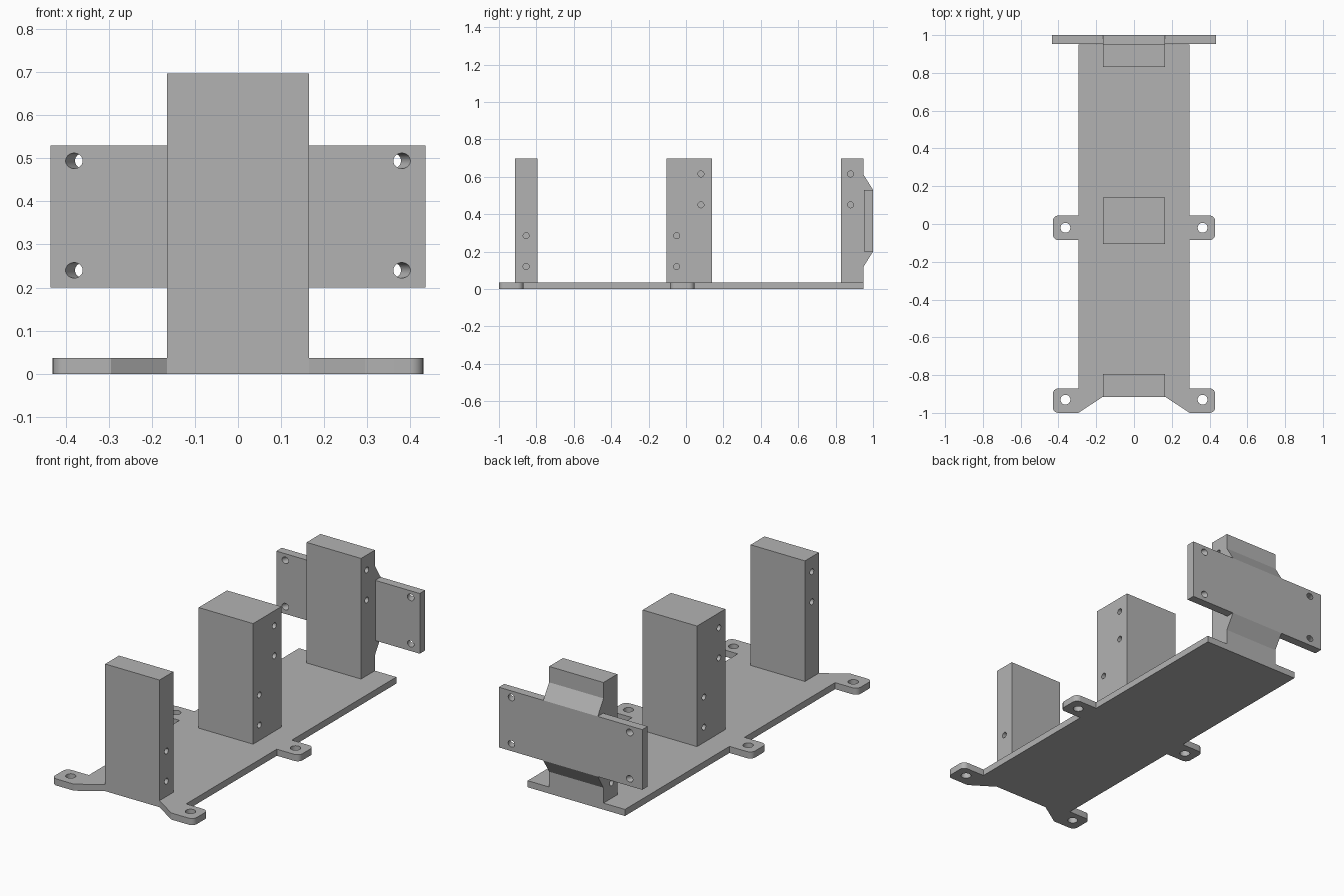
import bpy, bmesh, math
from mathutils import Matrix, Vector

if "Cube" in bpy.data.objects:
    bpy.data.objects.remove(bpy.data.objects["Cube"])

grey = bpy.data.materials.new("plain grey")
grey.use_nodes = True
grey.diffuse_color = (0.45, 0.45, 0.45, 1)
grey.node_tree.nodes["Principled BSDF"].inputs["Base Color"].default_value = (0.45, 0.45, 0.45, 1)

BASE_T, POST_W, POST_TOP = 0.036, 0.165, 0.697
BODY_W, EAR_W = 0.295, 0.43
PLATE_Y, BACK_Y = 0.95, 1.0


def finish(name, bm):
    bmesh.ops.recalc_face_normals(bm, faces=bm.faces)
    mesh = bpy.data.meshes.new(name)
    bm.to_mesh(mesh)
    bm.free()
    mesh.materials.append(grey)
    obj = bpy.data.objects.new(name, mesh)
    bpy.context.collection.objects.link(obj)
    return obj


def prism(name, points, offset):
    """Extrude a closed outline of 3D points along an offset."""
    bm = bmesh.new()
    face = bm.faces.new([bm.verts.new(p) for p in points])
    ext = bmesh.ops.extrude_face_region(bm, geom=[face])
    moved = [v for v in ext["geom"] if isinstance(v, bmesh.types.BMVert)]
    bmesh.ops.translate(bm, verts=moved, vec=offset)
    return finish(name, bm)


def drill(obj, holes, radius):
    """Cut round holes, each given as a start and an end point."""
    bm = bmesh.new()
    for a, b in holes:
        a, b = Vector(a), Vector(b)
        turn = (b - a).to_track_quat("Z", "Y").to_matrix().to_4x4()
        bmesh.ops.create_cone(bm, cap_ends=True, segments=32, radius1=radius, radius2=radius,
                              depth=(b - a).length, matrix=Matrix.Translation((a + b) / 2) @ turn)
    cutter = finish("hole_cutter", bm)
    cutter.hide_render = True
    mod = obj.modifiers.new("holes", "BOOLEAN")
    mod.operation, mod.solver, mod.object = "DIFFERENCE", "EXACT", cutter
    select(obj)
    bpy.ops.object.modifier_apply(modifier=mod.name)
    bpy.data.objects.remove(cutter)


def select(obj):
    bpy.ops.object.select_all(action="DESELECT")
    obj.select_set(True)
    bpy.context.view_layer.objects.active = obj


def smooth(obj):
    select(obj)
    bpy.ops.object.shade_smooth_by_angle(angle=math.radians(30))


def ear(y0, y1, r=0.03, steps=6):
    """Outer rounded corners of a mounting ear, front to back."""
    pts = []
    for y, start in ((y0 + r, -90), (y1 - r, 0)):
        for i in range(steps + 1):
            a = math.radians(start + 90 * i / steps)
            pts.append((EAR_W - r + r * math.cos(a), y + r * math.sin(a)))
    return pts


# Base plate with a tapered front notch and four ears
half = [(POST_W, -0.915), (BODY_W, -1.0)] + ear(-1.0, -0.87) + [(BODY_W, -0.87), (BODY_W, -0.085)]
half += ear(-0.085, 0.045) + [(BODY_W, 0.045), (BODY_W, PLATE_Y)]
outline = half + [(-x, y) for x, y in reversed(half)]
base = prism("base_plate", [(x, y, 0) for x, y in outline], (0, 0, BASE_T))
drill(base, [((s * 0.363, y, -0.1), (s * 0.363, y, 0.1)) for s in (1, -1) for y in (-0.93, -0.02)], 0.026)
smooth(base)


# Upright posts, extruded across from side profiles
def post(name, profile, holes):
    obj = prism(name, [(-POST_W, y, z) for y, z in profile], (2 * POST_W, 0, 0))
    drill(obj, [((s * 0.2, y, z), (s * 0.07, y, z)) for s, y, zs in holes for z in zs], 0.016)
    smooth(obj)


def block(y0, y1):
    return [(y0, BASE_T), (y0, POST_TOP), (y1, POST_TOP), (y1, BASE_T)]


LOW, HIGH = (0.12, 0.285), (0.45, 0.615)
post("front_post", block(-0.915, -0.795), [(1, -0.855, LOW), (-1, -0.855, HIGH)])
post("middle_post", block(-0.105, 0.14),
     [(1, -0.05, LOW), (1, 0.08, HIGH), (-1, -0.05, HIGH), (-1, 0.08, LOW)])
back_profile = [(0.83, BASE_T), (0.83, POST_TOP), (PLATE_Y, POST_TOP), (PLATE_Y, 0.61),
                (BACK_Y, 0.53), (BACK_Y, 0.2), (PLATE_Y, 0.12), (PLATE_Y, BASE_T)]
post("back_post", back_profile, [(1, 0.88, HIGH), (-1, 0.88, LOW)])

# Side wings of the rear mounting plate, with slanted screw holes
for side, label in ((1, "left"), (-1, "right")):
    corners = [(POST_W, 0.2), (0.435, 0.2), (0.435, 0.53), (POST_W, 0.53)]
    wing = prism(label + "_mounting_wing", [(side * x, 0.953, z) for x, z in corners],
                 (0, BACK_Y - 0.953, 0))
    drill(wing, [((side * 0.405, 0.9, z), (side * 0.335, 1.05, z)) for z in (0.24, 0.494)], 0.018)
    smooth(wing)
